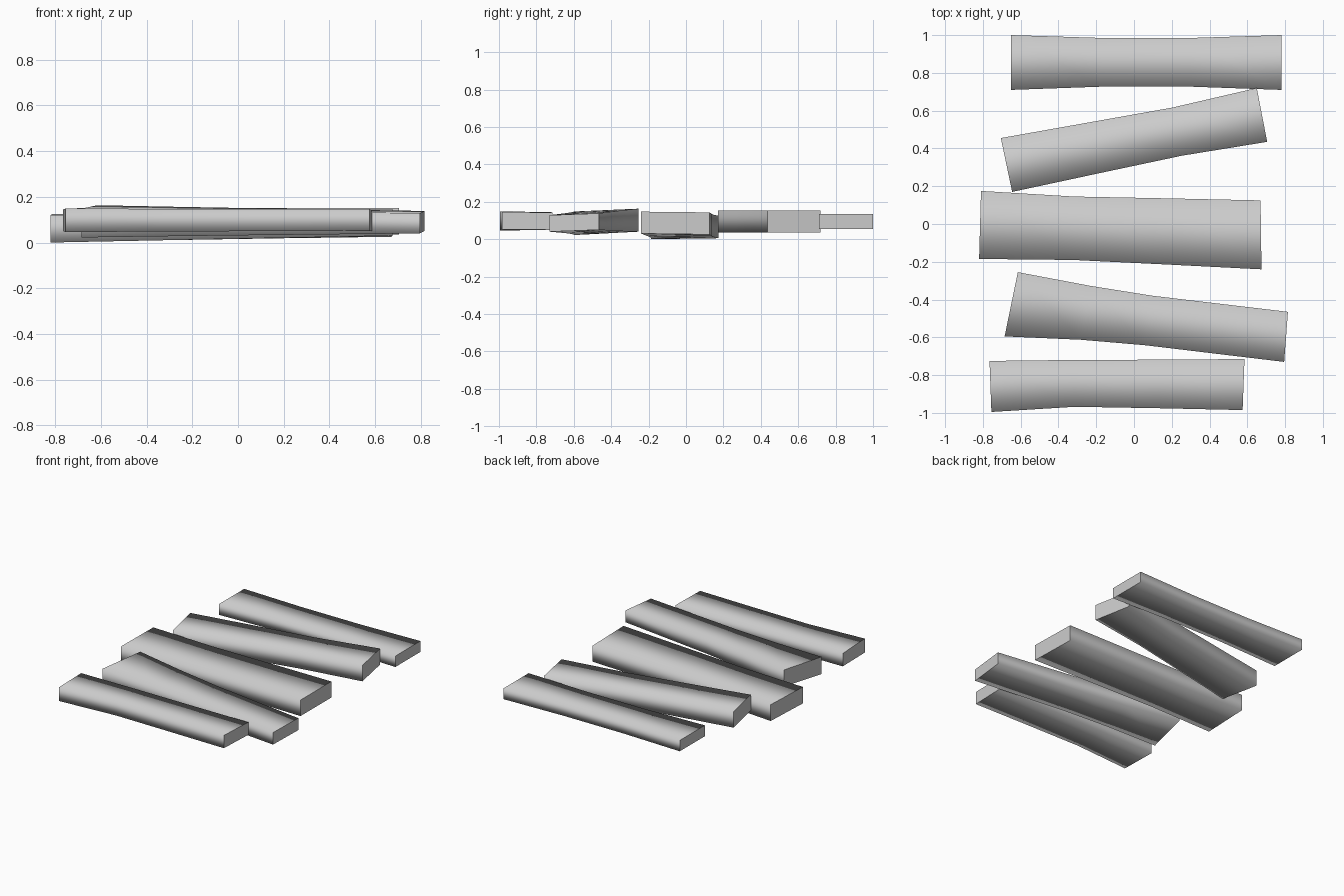
import bpy
import bmesh
from mathutils import Vector

cube = bpy.data.objects.get("Cube")
if cube:
    bpy.data.objects.remove(cube, do_unlink=True)

grey = bpy.data.materials.new("plain_grey")
grey.use_nodes = True
colour = (0.6, 0.6, 0.6, 1.0)
grey.diffuse_color = colour
grey.node_tree.nodes["Principled BSDF"].inputs["Base Color"].default_value = colour


def end(front, back, front_z, back_z):
    """Four corners of a plank end: front bottom, back bottom, back top, front top."""
    return [Vector((*front, front_z[0])), Vector((*back, back_z[0])),
            Vector((*back, back_z[1])), Vector((*front, front_z[1]))]


def plank(name, left, right, front_waist, back_waist, stations=(1 / 3, 2 / 3)):
    """Loft a plank between two ends, narrowed at two stations on the way."""
    bm = bmesh.new()
    rings = []
    fractions = (0, *stations, 1)
    fronts = (0, *front_waist, 0)
    backs = (0, *back_waist, 0)
    for t, front_in, back_in in zip(fractions, fronts, backs):
        corners = [a.lerp(b, t) for a, b in zip(left, right)]
        across = (corners[1] - corners[0]).normalized()
        shifts = (front_in, -back_in, -back_in, front_in)
        rings.append([bm.verts.new(c + across * s) for c, s in zip(corners, shifts)])
    # Long sides are shaded as one rounded surface
    for a, b in zip(rings, rings[1:]):
        for i in range(4):
            j = (i + 1) % 4
            bm.faces.new((a[i], a[j], b[j], b[i])).smooth = True
    # Flat sawn ends with sharp borders
    for ring in (rings[0], rings[-1]):
        cap = bm.faces.new(ring)
        for edge in cap.edges:
            edge.smooth = False
    bmesh.ops.recalc_face_normals(bm, faces=bm.faces)
    mesh = bpy.data.meshes.new(name)
    bm.to_mesh(mesh)
    bm.free()
    mesh.materials.append(grey)
    obj = bpy.data.objects.new(name, mesh)
    bpy.context.collection.objects.link(obj)


# Planks from the back row to the front row
plank("back_plank",
      end((-0.65, 0.71), (-0.65, 1.0), (0.055, 0.135), (0.055, 0.135)),
      end((0.78, 0.71), (0.78, 1.0), (0.055, 0.135), (0.055, 0.135)),
      front_waist=(0.017, 0.017), back_waist=(0.015, 0.015))

plank("slanted_back_plank",
      end((-0.645, 0.17), (-0.705, 0.455), (0.035, 0.152), (0.035, 0.152)),
      end((0.705, 0.435), (0.65, 0.72), (0.035, 0.152), (0.035, 0.152)),
      front_waist=(0.008, 0.015), back_waist=(0.008, 0.016))

plank("middle_plank",
      end((-0.82, -0.185), (-0.81, 0.175), (0.0, 0.12), (0.005, 0.125)),
      end((0.675, -0.24), (0.67, 0.125), (0.03, 0.147), (0.025, 0.143)),
      front_waist=(0.013, 0.007), back_waist=(0.013, 0.006))

plank("slanted_front_plank",
      end((-0.685, -0.595), (-0.615, -0.255), (0.022, 0.148), (0.04, 0.163)),
      end((0.795, -0.73), (0.815, -0.465), (0.04, 0.128), (0.05, 0.138)),
      front_waist=(0.019, 0.021), back_waist=(0.016, 0.02),
      stations=(0.27, 0.5))

plank("front_plank",
      end((-0.755, -0.995), (-0.765, -0.725), (0.046, 0.148), (0.05, 0.145)),
      end((0.575, -0.985), (0.585, -0.715), (0.052, 0.146), (0.05, 0.142)),
      front_waist=(0.024, 0.013), back_waist=(-0.002, 0.0))
